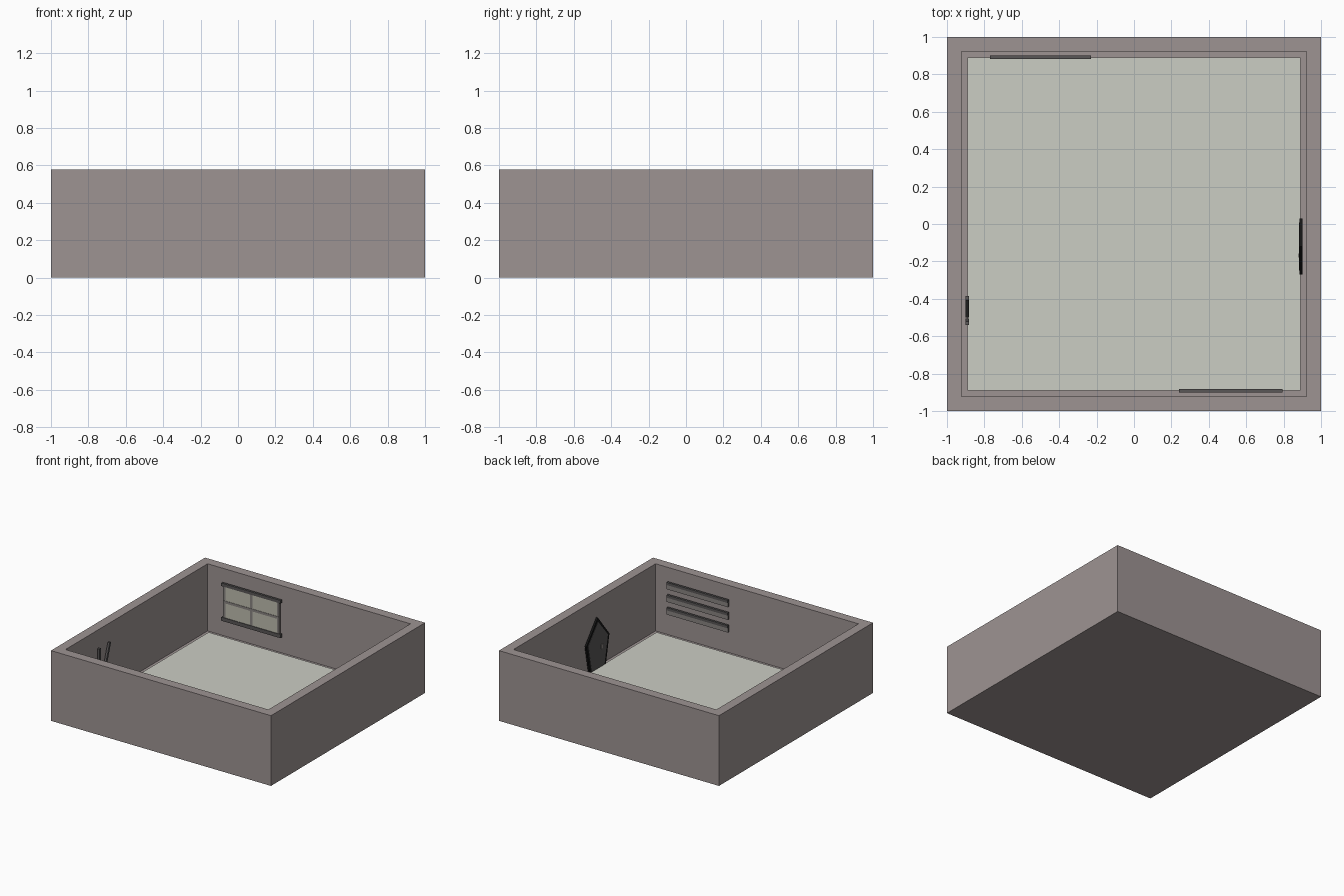
import bpy, bmesh

if "Cube" in bpy.data.objects:
    bpy.data.objects.remove(bpy.data.objects["Cube"])

H, INNER, FLOOR = 0.577, 0.89, 0.035


def mat(name, r, g, b):
    m = bpy.data.materials.new(name)
    m.diffuse_color = (r, g, b, 1)
    m.use_nodes = True
    m.node_tree.nodes["Principled BSDF"].inputs["Base Color"].default_value = m.diffuse_color
    return m


STONE = mat("stone", 0.34, 0.295, 0.29)
PALE = mat("pale_floor", 0.60, 0.61, 0.55)
GLASS = mat("window_glass", 0.52, 0.51, 0.43)
TRIM = mat("trim", 0.25, 0.23, 0.22)
DARK = mat("dark_trim", 0.10, 0.095, 0.095)
BLACK = mat("black_frame", 0.008, 0.008, 0.008)


def finish(name, bm, material):
    bmesh.ops.recalc_face_normals(bm, faces=bm.faces)
    me = bpy.data.meshes.new(name)
    bm.to_mesh(me)
    bm.free()
    ob = bpy.data.objects.new(name, me)
    bpy.context.collection.objects.link(ob)
    me.materials.append(material)
    return ob


# Maps (along wall, height, depth out of the wall) to world space
WALLS = {
    "back": lambda u, v, d: (u, INNER - d, v),
    "front": lambda u, v, d: (u, d - INNER, v),
    "right": lambda u, v, d: (INNER - d, u, v),
    "left": lambda u, v, d: (d - INNER, u, v),
}


def panel(name, wall, pts, depth, material):
    bm = bmesh.new()
    place = WALLS[wall]
    back = [bm.verts.new(place(u, v, -0.01)) for u, v in pts]
    front = [bm.verts.new(place(u, v, depth)) for u, v in pts]
    bm.faces.new(back)
    bm.faces.new(front)
    n = len(pts)
    for i in range(n):
        j = (i + 1) % n
        bm.faces.new((back[i], back[j], front[j], front[i]))
    return finish(name, bm, material)


def rect(u0, u1, v0, v1):
    return [(u0, v0), (u1, v0), (u1, v1), (u0, v1)]


# Room shell: a block with the top inset and pushed down
bm = bmesh.new()
bmesh.ops.create_cube(bm, size=2)
for v in bm.verts:
    v.co.z = H if v.co.z > 0 else 0
top = max(bm.faces, key=lambda f: f.calc_center_median().z)
bmesh.ops.inset_region(bm, faces=[top], thickness=1 - INNER)
walls = bmesh.ops.extrude_face_region(bm, geom=[top])
for v in [g for g in walls["geom"] if isinstance(g, bmesh.types.BMVert)]:
    v.co.z = FLOOR - 0.01
if top.is_valid:
    bmesh.ops.delete(bm, geom=[top], context="FACES")
finish("room_walls", bm, STONE)

# Floor
bm = bmesh.new()
bmesh.ops.create_cube(bm, size=1)
for v in bm.verts:
    v.co.x *= 2 * INNER
    v.co.y *= 2 * INNER
    v.co.z = FLOOR if v.co.z > 0 else FLOOR - 0.01
finish("floor", bm, PALE)

# Window on the back wall: glass, bars, lintel and sill
panel("window_glass", "back", rect(-0.75, -0.25, 0.18, 0.46), 0.003, GLASS)
for i, u in enumerate((-0.745, -0.5, -0.255)):
    panel(f"window_upright_{i}", "back", rect(u - 0.01, u + 0.01, 0.18, 0.46), 0.005, TRIM)
panel("window_crossbar", "back", rect(-0.75, -0.25, 0.315, 0.335), 0.006, TRIM)
panel("window_lintel", "back", rect(-0.77, -0.23, 0.45, 0.475), 0.008, DARK)
panel("window_sill", "back", rect(-0.77, -0.23, 0.165, 0.195), 0.008, DARK)

# Three wall shelves on the front wall
for i in range(3):
    z = 0.474 - 0.104 * i
    panel(f"shelf_face_{i}", "front", rect(0.24, 0.795, z - 0.058, z - 0.02), 0.005, TRIM)
    panel(f"shelf_top_{i}", "front", rect(0.24, 0.795, z - 0.022, z), 0.008, DARK)


# Pointed door on the right wall
def door_outline(edge):
    c = -0.12
    s, b = 0.15 - edge, 0.105 - edge
    return [(c - b, FLOOR), (c + b, FLOOR), (c + s, 0.265),
            (c, 0.45 - 1.5 * edge), (c - s, 0.265)]


panel("door_frame", "right", door_outline(0), 0.005, BLACK)
panel("door_panel", "right", door_outline(0.022), 0.007, DARK)
panel("door_handle", "right", rect(-0.18, -0.157, 0.18, 0.215), 0.01, TRIM)

# Two slanting hangings on the left wall
for i, (u0, u1) in enumerate(((-0.53, -0.515), (-0.396, -0.49))):
    panel(f"wall_hanging_{i}", "left",
          [(u1 - 0.01, 0.16), (u1 + 0.01, 0.16), (u0 + 0.01, 0.445), (u0 - 0.01, 0.445)],
          0.007, DARK)
